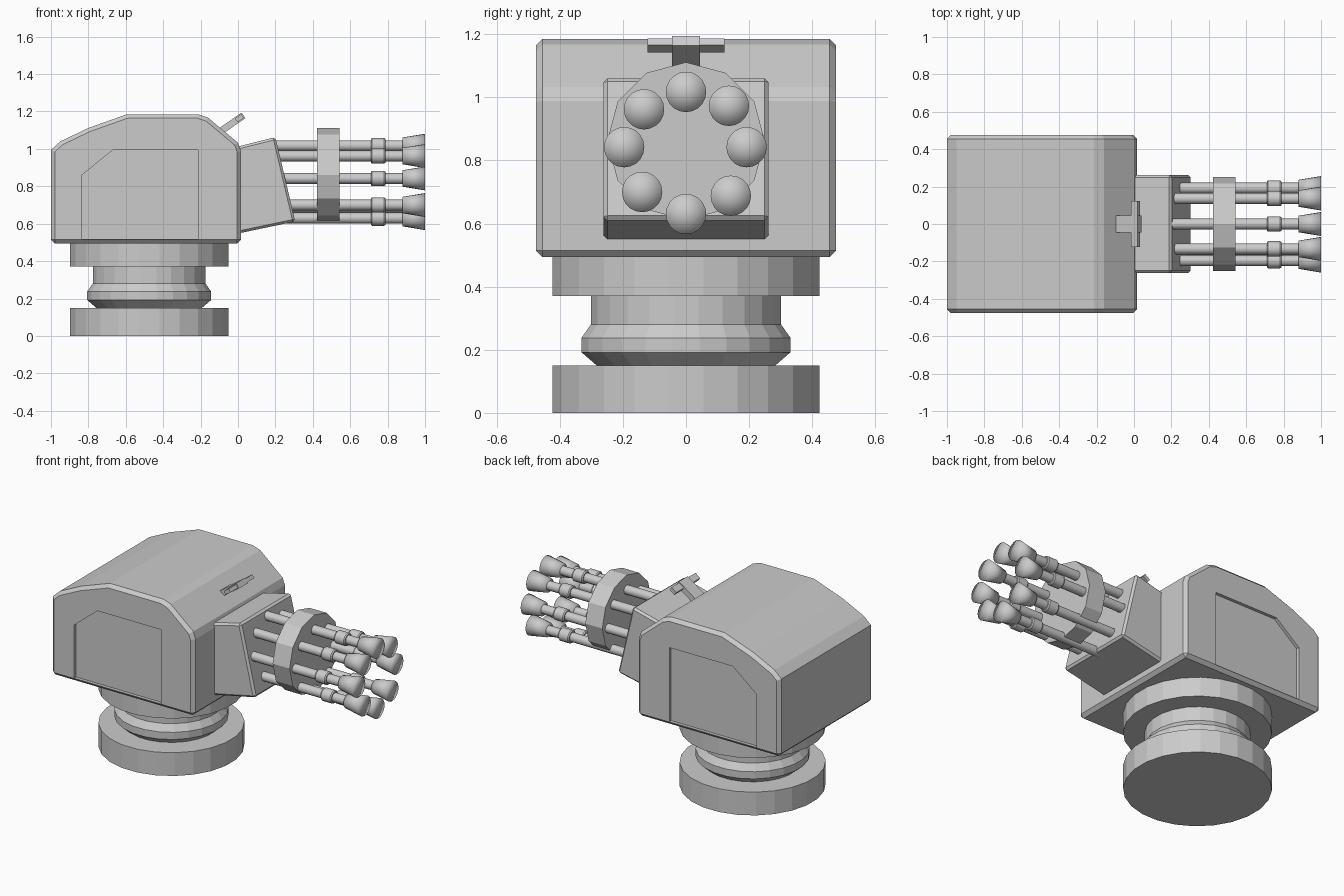
import bpy, bmesh, math

if "Cube" in bpy.data.objects:
    bpy.data.objects.remove(bpy.data.objects["Cube"])

grey = bpy.data.materials.new("light grey")
grey.diffuse_color = (0.6, 0.6, 0.6, 1)
grey.use_nodes = True
grey.node_tree.nodes["Principled BSDF"].inputs["Base Color"].default_value = grey.diffuse_color


def make_object(name, bm):
    bmesh.ops.recalc_face_normals(bm, faces=bm.faces)
    mesh = bpy.data.meshes.new(name)
    bm.to_mesh(mesh)
    bm.free()
    mesh.materials.append(grey)
    ob = bpy.data.objects.new(name, mesh)
    bpy.context.collection.objects.link(ob)
    return ob


def prism(name, outline, y0, y1, bevel=0.0, pick=lambda e: True):
    """Extrude an xz outline along y, then bevel the picked edges."""
    bm = bmesh.new()
    a = [bm.verts.new((x, y0, z)) for x, z in outline]
    b = [bm.verts.new((x, y1, z)) for x, z in outline]
    n = len(outline)
    bm.faces.new(a)
    bm.faces.new(b[::-1])
    for i in range(n):
        j = (i + 1) % n
        bm.faces.new((a[i], b[i], b[j], a[j]))
    bmesh.ops.recalc_face_normals(bm, faces=bm.faces)
    if bevel:
        bmesh.ops.bevel(bm, geom=[e for e in bm.edges if pick(e)], offset=bevel,
                        offset_type='OFFSET', segments=1, affect='EDGES')
    return make_object(name, bm)


def lathe(name, profile, sides, centre, axis='Z', phase=0.0):
    """Spin (radius, height) points round the z or x axis."""
    bm = bmesh.new()
    cx, cy, cz = centre
    rings = []
    for r, t in profile:
        ring = []
        for k in range(sides if r > 0 else 1):
            a = 2 * math.pi * (k + phase) / sides
            u, v = r * math.sin(a), r * math.cos(a)
            co = (cx + v, cy + u, cz + t) if axis == 'Z' else (cx + t, cy + u, cz + v)
            ring.append(bm.verts.new(co))
        rings.append(ring)
    for lo, hi in zip(rings, rings[1:]):
        for k in range(sides):
            j = (k + 1) % sides
            if len(lo) == 1:
                bm.faces.new((lo[0], hi[k], hi[j]))
            elif len(hi) == 1:
                bm.faces.new((lo[k], lo[j], hi[0]))
            else:
                bm.faces.new((lo[k], lo[j], hi[j], hi[k]))
    return make_object(name, bm)


# Round pedestal with a waist and a top turntable
lathe("pedestal", [(0, 0), (0.427, 0), (0.427, 0.15), (0.285, 0.15), (0.334, 0.192),
                   (0.334, 0.238), (0.304, 0.28), (0.304, 0.37), (0.427, 0.37),
                   (0.427, 0.5), (0, 0.5)], 24, (-0.475, 0, 0), phase=0.5)

# Turret body: bevelled along both side outlines and the bottom edges
BOTTOM = 0.494
body = prism("turret_body",
             [(-1, BOTTOM), (-1, 0.995), (-0.95, 1.04), (-0.80, 1.112), (-0.594, 1.185),
              (-0.214, 1.185), (-0.16, 1.167), (0.0, 1.033), (0.016, 0.988), (0.016, BOTTOM)],
             -0.476, 0.476, 0.021,
             lambda e: abs(e.verts[0].co.y - e.verts[1].co.y) < 0.01
             or max(v.co.z for v in e.verts) < BOTTOM + 0.01)

# Recessed side panels, cut on both sides
panel = [(-0.835, 0.517), (-0.835, 0.86), (-0.668, 0.995), (-0.214, 0.995), (-0.214, 0.517)]
for side in (-1, 1):
    cutter = prism("panel_cutter", panel, side * 0.456, side * 0.6)
    cutter.hide_render = True
    mod = body.modifiers.new("panel", 'BOOLEAN')
    mod.operation = 'DIFFERENCE'
    mod.solver = 'EXACT'
    mod.object = cutter
    bpy.context.view_layer.objects.active = body
    bpy.ops.object.modifier_apply(modifier=mod.name)
    bpy.data.objects.remove(cutter)

# Slanted gun mount on the front of the body
prism("gun_mount", [(-0.05, 0.537), (-0.05, 1.0), (0.2, 1.063), (0.306, 0.612)],
      -0.262, 0.262, 0.013)

# Twelve-sided plate that holds the barrels
lathe("barrel_plate", [(0, 0.422), (0.25, 0.422), (0.25, 0.543), (0, 0.543)], 12,
      (0, 0, 0.861), 'X')

# Eight barrels with collars and flared muzzles
spots = [(0, 1.017), (0.136, 0.973), (0.192, 0.842), (0.142, 0.688),
         (0, 0.63), (-0.139, 0.70), (-0.196, 0.842), (-0.133, 0.962)]
for i, (y, z) in enumerate(spots, 1):
    barrel = lathe(f"barrel_{i}", [(0, 0.15), (0.029, 0.15), (0.029, 0.71), (0.036, 0.71),
                                   (0.041, 0.717), (0.041, 0.781), (0.036, 0.788),
                                   (0.029, 0.788), (0.029, 0.9), (0, 0.9)],
                   16, (0, y, z), 'X')
    for ob in bpy.context.selected_objects:
        ob.select_set(False)
    barrel.select_set(True)
    bpy.context.view_layer.objects.active = barrel
    bpy.ops.object.shade_smooth_by_angle(angle=math.radians(30))
    muzzle = lathe(f"muzzle_{i}", [(0, 0.88), (0.044, 0.88), (0.064, 1.0), (0, 1.0)],
                   20, (0, y, z), 'X')
    for p in muzzle.data.polygons:
        p.use_smooth = True

# Tilted sight: a stem rising from the body with a crossbar at its tip
TILT = math.atan2(0.09, 0.13)


def tilted(s0, s1, half):
    """Rectangle along the sight's slope, measured back from its tip."""
    c, s = math.cos(TILT), math.sin(TILT)
    return [(0.029 + c * t - s * h, 1.179 + s * t + c * h)
            for t, h in ((s0, -half), (s1, -half), (s1, half), (s0, half))]


prism("sight_stem", tilted(-0.165, 0.0, 0.018), -0.045, 0.045)
prism("sight_crossbar", tilted(-0.047, -0.005, 0.012), -0.122, 0.122)
